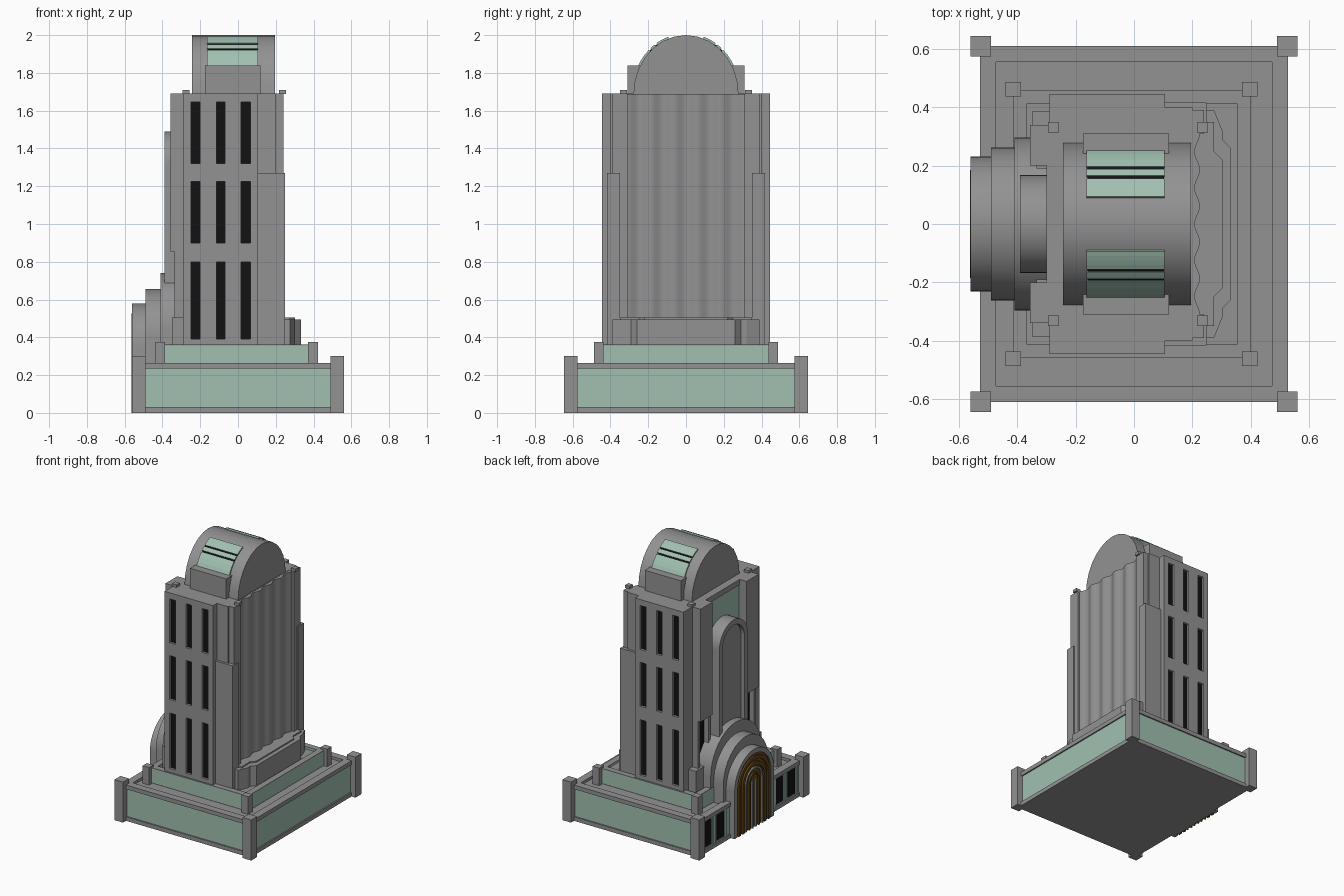
import bpy, bmesh, math

if "Cube" in bpy.data.objects:
    bpy.data.objects.remove(bpy.data.objects["Cube"])

def material(name, col):
    m = bpy.data.materials.new(name)
    m.diffuse_color = (*col, 1)
    m.use_nodes = True
    m.node_tree.nodes["Principled BSDF"].inputs["Base Color"].default_value = m.diffuse_color
    return m

STONE = material("grey_stone", (0.29, 0.29, 0.29))
GREEN = material("green_copper", (0.36, 0.53, 0.44))
BLACK = material("dark_glass", (0.006, 0.006, 0.006))
BRONZE = material("bronze", (0.13, 0.065, 0.01))

def finish(name, bm, mat=None, smooth=False):
    bmesh.ops.recalc_face_normals(bm, faces=bm.faces)
    me = bpy.data.meshes.new(name)
    bm.to_mesh(me)
    bm.free()
    ob = bpy.data.objects.new(name, me)
    bpy.context.collection.objects.link(ob)
    me.materials.append(mat or STONE)
    if smooth:
        bpy.ops.object.select_all(action='DESELECT')
        ob.select_set(True)
        bpy.context.view_layer.objects.active = ob
        bpy.ops.object.shade_smooth_by_angle(angle=math.radians(40))
    return ob

def boxes(name, items, mat=None):
    """Several boxes (x0, x1, y0, y1, z0, z1) as one object."""
    bm = bmesh.new()
    for x0, x1, y0, y1, z0, z1 in items:
        vs = bmesh.ops.create_cube(bm, size=1)['verts']
        for v in vs:
            v.co = ((x0 + x1) / 2 + v.co.x * (x1 - x0),
                    (y0 + y1) / 2 + v.co.y * (y1 - y0),
                    (z0 + z1) / 2 + v.co.z * (z1 - z0))
    return finish(name, bm, mat)

def mirror_y(items):
    return items + [(a, b, -d, -c, e, f) for a, b, c, d, e, f in items]

def prism(name, pts, axis, lo, hi, mat=None, smooth=False):
    """Extrude a (y,z) profile along x, or an (x,y) profile along z."""
    bm = bmesh.new()
    place = (lambda p: (lo, p[0], p[1])) if axis == 'x' else (lambda p: (p[0], p[1], lo))
    f = bm.faces.new([bm.verts.new(place(p)) for p in pts])
    ex = bmesh.ops.extrude_face_region(bm, geom=[f])['geom']
    d = (hi - lo, 0, 0) if axis == 'x' else (0, 0, hi - lo)
    bmesh.ops.translate(bm, vec=d, verts=[g for g in ex if isinstance(g, bmesh.types.BMVert)])
    # close the starting side as well
    edges = [e for e in bm.edges if len(e.link_faces) == 1]
    if edges:
        bmesh.ops.holes_fill(bm, edges=edges, sides=0)
    return finish(name, bm, mat, smooth)

def arch(r, top, z0, n=20):
    arc = [(r * math.cos(math.pi * i / n), top - r + r * math.sin(math.pi * i / n)) for i in range(n + 1)]
    return [(r, z0)] + arc + [(-r, z0)]

def arch_ring(r, top, w, z0):
    return arch(r, top, z0) + arch(r - w, top - w, z0)[::-1]

def rim(x0, x1, y0, y1, w, z0, z1):
    return [(x0, x1, y0, y0 + w, z0, z1), (x0, x1, y1 - w, y1, z0, z1),
            (x0, x0 + w, y0 + w, y1 - w, z0, z1), (x1 - w, x1, y0 + w, y1 - w, z0, z1)]

# Lower base: green panels, framing bands, corner posts
boxes("base_panels", [(-.518, .518, -.6, .6, .005, .24)], GREEN)
boxes("base_floor", [(-.5, .5, -.58, .58, .24, .245)])
boxes("base_plinth_band", [(-.528, .528, -.61, .61, 0, .03)])
boxes("base_rim", rim(-.528, .528, -.61, .61, .055, .235, .265))
boxes("base_posts", mirror_y([(-.56, -.49, .575, .645, 0, .3), (.49, .56, .575, .645, 0, .3)]))

# Base windows and green mullions either side of the entrance
boxes("base_windows", mirror_y([(-.523, -.51, y - .04, y + .04, .04, .225) for y in (.345, .49)]), BLACK)
boxes("base_mullions", mirror_y([(-.527, -.51, y - .012, y + .012, .03, .235) for y in (.29, .4175, .548)]), GREEN)

# Upper base tier
boxes("tier_walls", rim(-.413, .4, -.457, .457, .045, .25, .358), GREEN)
boxes("tier_coping", rim(-.413, .4, -.457, .457, .045, .358, .362))
boxes("tier_floor", [(-.37, .357, -.413, .413, .25, .345)])
boxes("tier_posts", mirror_y([(-.44, -.387, .437, .487, .245, .375), (.37, .424, .437, .487, .245, .375)]))

# Tower core and stepped shoulders
boxes("tower_core", [(-.285, .2, -.4, .4, .34, 1.69)])
boxes("high_shoulders", mirror_y([(.1, .24, .31, .39, .34, 1.69)]))
boxes("low_shoulders", mirror_y([(.107, .248, .35, .417, .34, 1.27)]))

# Window wings, front and back
boxes("wing_cores", mirror_y([(-.288, .105, .3, .425, .34, 1.688)]))
boxes("wing_glass", mirror_y([(-.27, .09, .42, .428, .38, 1.66)]), BLACK)
piers = [(-.29, -.25), (-.2, -.115), (-.07, .016), (.065, .107)]
gaps = [(-.25, -.2), (-.115, -.07), (.016, .065)]
bands = [(.34, .39), (.8, .9), (1.225, 1.32), (1.645, 1.69)]
boxes("wing_piers", mirror_y([(a, b, .4, .445, .34, 1.69) for a, b in piers]))
boxes("wing_spandrels", mirror_y([(a, b, .4, .445, c, d) for a, b in gaps for c, d in bands]))
boxes("wing_flanks", mirror_y([(-.29, -.25, .3, .4, .34, 1.69)]))

# Softly fluted wall on the right side
n = 60
flutes = []
for i in range(n + 1):
    flutes.append((.217 + .009 * math.cos(10 * math.pi * i / n), -.31 + .62 * i / n))
prism("fluted_wall", flutes + [(.15, .31), (.15, -.31)], 'z', .34, 1.688, smooth=True)

# Stepped bay plinth below the fluted wall
def bay(x, y):
    return [(.15, -y), (.275, -y), (x - .03, -y + .07), (x - .03, -y + .1), (x, -y + .13),
            (x, y - .13), (x - .03, y - .1), (x - .03, y - .07), (.275, y), (.15, y)]
prism("bay_plinth", bay(.333, .39), 'z', .34, .495)
prism("bay_plinth_cap", bay(.303, .35), 'z', .495, .505)

# Roof: small corner blocks, dormers, barrel vault
boxes("roof_corner_blocks", mirror_y([(-.295, -.257, .313, .35, 1.688, 1.71), (.216, .253, .313, .35, 1.688, 1.71)]))
boxes("roof_dormers", mirror_y([(-.175, .12, .15, .31, 1.69, 1.84)]))

def vault(deg, off=0):
    t = math.radians(deg)
    return ((.278 + off) * math.cos(t), 1.688 + (.312 + off) * math.sin(t))
prism("barrel_vault", [vault(180 * i / 14) for i in range(15)], 'x', -.243, .195, smooth=True)
for k, (a, b) in enumerate([(20, 46.5), (49, 54.5), (57, 71)]):
    steps = [a + (b - a) * i / 4 for i in range(5)]
    for side, word in enumerate(("front", "back")):
        angs = [s if side else 180 - s for s in steps]
        pts = [vault(s, .009) for s in angs] + [vault(s, -.015) for s in reversed(angs)]
        prism(f"vault_panel_{word}_{k}", pts, 'x', -.163, .105, GREEN)
        if k < 2:
            slit = [b - .2, b + 2.7]
            slit = [s if side else 180 - s for s in slit]
            pts = [vault(s, .003) for s in slit] + [vault(s, -.015) for s in reversed(slit)]
            prism(f"vault_slit_{word}_{k}", pts, 'x', -.16, .102, BLACK)

# Left face: hanging piers, dark windows, low plinth, green panel
boxes("left_piers", mirror_y([(-.357, -.28, .2, .34, .855, 1.69)]))
boxes("left_lower_piers", mirror_y([(-.335, -.28, .315, .34, .34, .855), (-.335, -.28, .19, .215, .34, .855)]))
boxes("left_windows", mirror_y([(-.3, -.28, .215, .315, .4, .855)]), BLACK)
boxes("left_plinth", mirror_y([(-.35, -.28, .2, .385, .34, .505)]))
boxes("left_green_panel", [(-.293, -.28, -.2, .2, .5, 1.65)], GREEN)
boxes("left_lintel", [(-.3, -.28, -.2, .2, 1.65, 1.69)])

# Tall blind arch
prism("tall_arch_frame", arch_ring(.168, 1.49, .04, .34), 'x', -.39, -.28, smooth=True)
prism("tall_arch_panel", arch(.13, 1.452, .34), 'x', -.36, -.28)

# Stepped entrance arches
prism("entrance_arch_inner", arch(.297, .74, .01), 'x', -.41, -.285, smooth=True)
prism("entrance_arch_middle", arch(.262, .655, .01), 'x', -.49, -.4, smooth=True)
prism("entrance_arch_body", arch(.225, .575, 0), 'x', -.545, -.48, smooth=True)
prism("entrance_arch_outer", arch_ring(.231, .58, .035, 0), 'x', -.56, -.48, smooth=True)

# Bronze door with nested arches
prism("door_back", arch(.197, .545, 0), 'x', -.551, -.54, BRONZE)
for k, r in enumerate((.185, .14, .1, .06)):
    prism(f"door_arch_{k}", arch_ring(r, .35 + r * .95, .024 if k < 2 else .012, 0), 'x', -.563, -.545,
          BRONZE if k in (0, 1, 3) else None, smooth=True)
boxes("door_bars", [(-.563, -.545, y - .006, y + .006, 0, .35) for y in (-.02, .02)])
